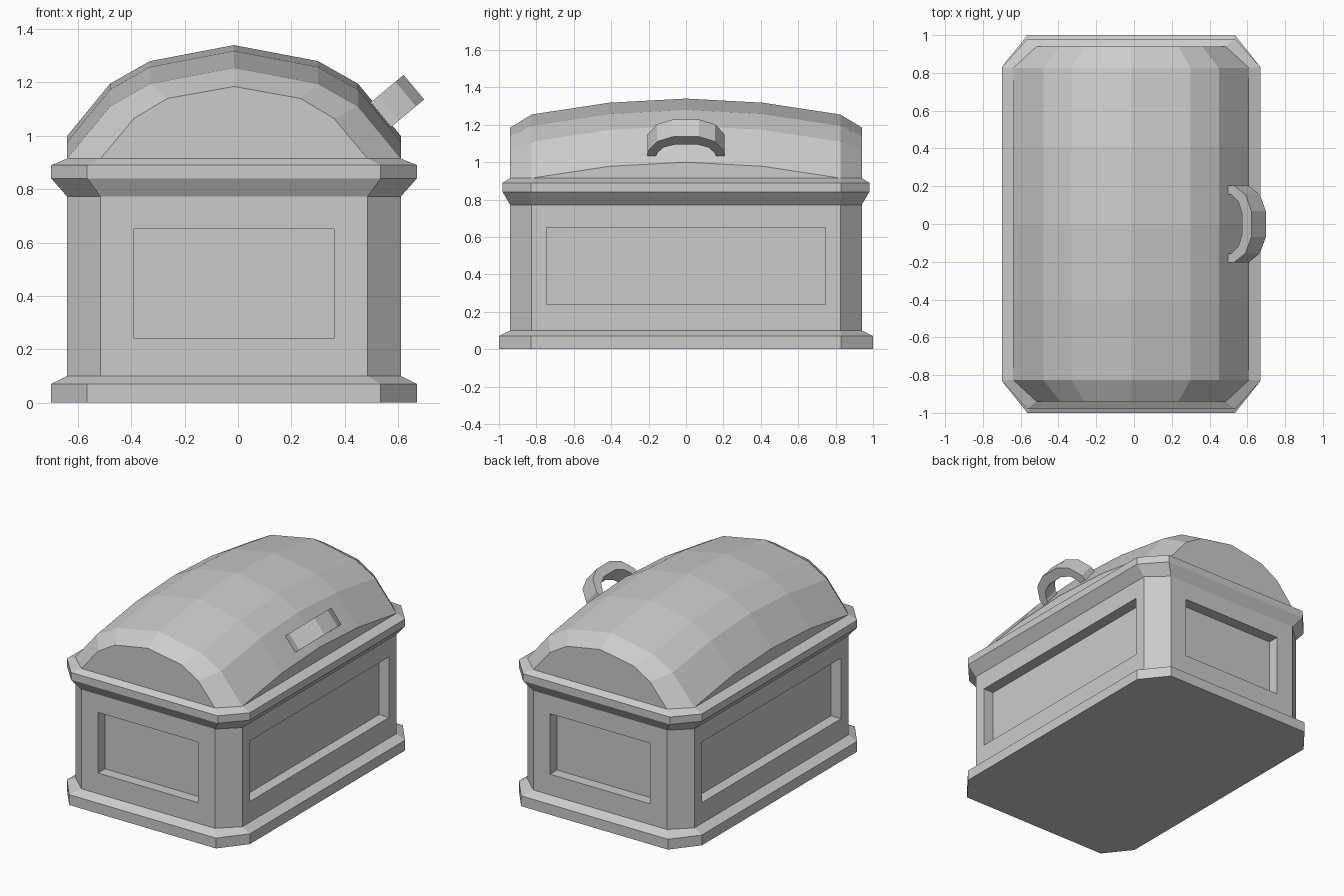
import bpy, bmesh
from mathutils import Vector

if "Cube" in bpy.data.objects:
    bpy.data.objects.remove(bpy.data.objects["Cube"])

CX = -0.015  # the box sits slightly left because the handle sticks out right


def finish(bm, name):
    bmesh.ops.recalc_face_normals(bm, faces=bm.faces)
    me = bpy.data.meshes.new(name)
    bm.to_mesh(me)
    bm.free()
    ob = bpy.data.objects.new(name, me)
    bpy.context.collection.objects.link(ob)
    return ob


def bridge(bm, a, b, closed):
    n = len(a)
    return [bm.faces.new((a[i], a[(i + 1) % n], b[(i + 1) % n], b[i]))
            for i in range(n if closed else n - 1)]


def octagon(bm, z, hx, hy, ix, iy):
    pts = [(-ix, -hy), (ix, -hy), (hx, -iy), (hx, iy),
           (ix, hy), (-ix, hy), (-hx, iy), (-hx, -iy)]
    return [bm.verts.new((CX + x, y, z)) for x, y in pts]


# Chest body: chamfered plinth, walls and rim lofted from octagon rings
bm = bmesh.new()
plinth, wall, rim = (0.685, 1.0, 0.55, 0.83), (0.625, 0.94, 0.50, 0.825), (0.685, 0.98, 0.55, 0.83)
levels = [(0, plinth), (0.07, plinth), (0.10, wall), (0.772, wall),
          (0.84, rim), (0.89, rim), (0.915, wall)]
rings = [octagon(bm, z, *size) for z, size in levels]
strips = [bridge(bm, a, b, True) for a, b in zip(rings, rings[1:])]
bm.faces.new(rings[0])
bm.faces.new(rings[-1])
bmesh.ops.recalc_face_normals(bm, faces=bm.faces)

# Recessed panels on the four main walls
for face in strips[2][::2]:
    bmesh.ops.inset_individual(bm, faces=[face], thickness=0.05)
    face.normal_update()
    normal = face.normal.copy()
    for v in face.verts:
        v.co.z = 0.65 if v.co.z > 0.45 else 0.24
        if abs(normal.y) > 0.5:
            v.co.x = CX + (0.375 if v.co.x > CX else -0.375)
        else:
            v.co.y = 0.745 if v.co.y > 0 else -0.745
    bmesh.ops.inset_individual(bm, faces=[face], thickness=0)
    for v in face.verts:
        v.co -= normal * 0.075
finish(bm, "chest_body")

# Domed lid: arched sections along y, raised towards the middle
bm = bmesh.new()
end = [(0.50, 0.915), (0.375, 1.065), (0.25, 1.14), (0, 1.185)]
main = [(0.625, 0.915), (0.465, 1.11), (0.315, 1.195), (0, 1.255)]
half = [(0.94, end, 0), (0.825, main, 0), (0.41, main, 0.063)]
sections = ([(-y, p, h) for y, p, h in half] + [(0, main, 0.085)]
            + half[::-1])
rows = []
for y, prof, lift in sections:
    arch = [(-x, z) for x, z in prof] + prof[-2::-1]
    rows.append([bm.verts.new((CX + x, y, z + lift)) for x, z in arch])
for a, b in zip(rows, rows[1:]):
    bridge(bm, a, b, False)
bm.faces.new(rows[0])
bm.faces.new(rows[-1])
for side in (0, -1):  # upright walls below the bowed edge
    bm.faces.new([r[side] for r in rows[1:-1]])
bm.faces.new([r[0] for r in (rows[0], rows[1], rows[-2], rows[-1])]
             + [r[-1] for r in (rows[-1], rows[-2], rows[1], rows[0])])
finish(bm, "domed_lid")

# Arched handle standing square to the right slope of the lid
bm = bmesh.new()
base = Vector((0.5425, 0, 1.085))
across, out = Vector((0.64, 0, -0.768)), Vector((0.768, 0, 0.64))
outer = [(0.205, -0.01), (0.205, 0.03), (0.155, 0.112), (0.07, 0.152)]
inner = [(0.16, -0.01), (0.155, 0.015), (0.12, 0.062), (0.06, 0.087)]
loops = []
for prof in (outer, inner):
    path = [(-y, n) for y, n in prof] + prof[::-1]
    for s in (-0.06, 0.06):
        loops.append([bm.verts.new(base + across * s + out * n + Vector((0, y, 0)))
                      for y, n in path])
for a, b in ((0, 1), (1, 3), (3, 2), (2, 0)):
    bridge(bm, loops[a], loops[b], False)
for i in (0, -1):
    bm.faces.new([loops[k][i] for k in (0, 1, 3, 2)])
finish(bm, "lid_handle")
